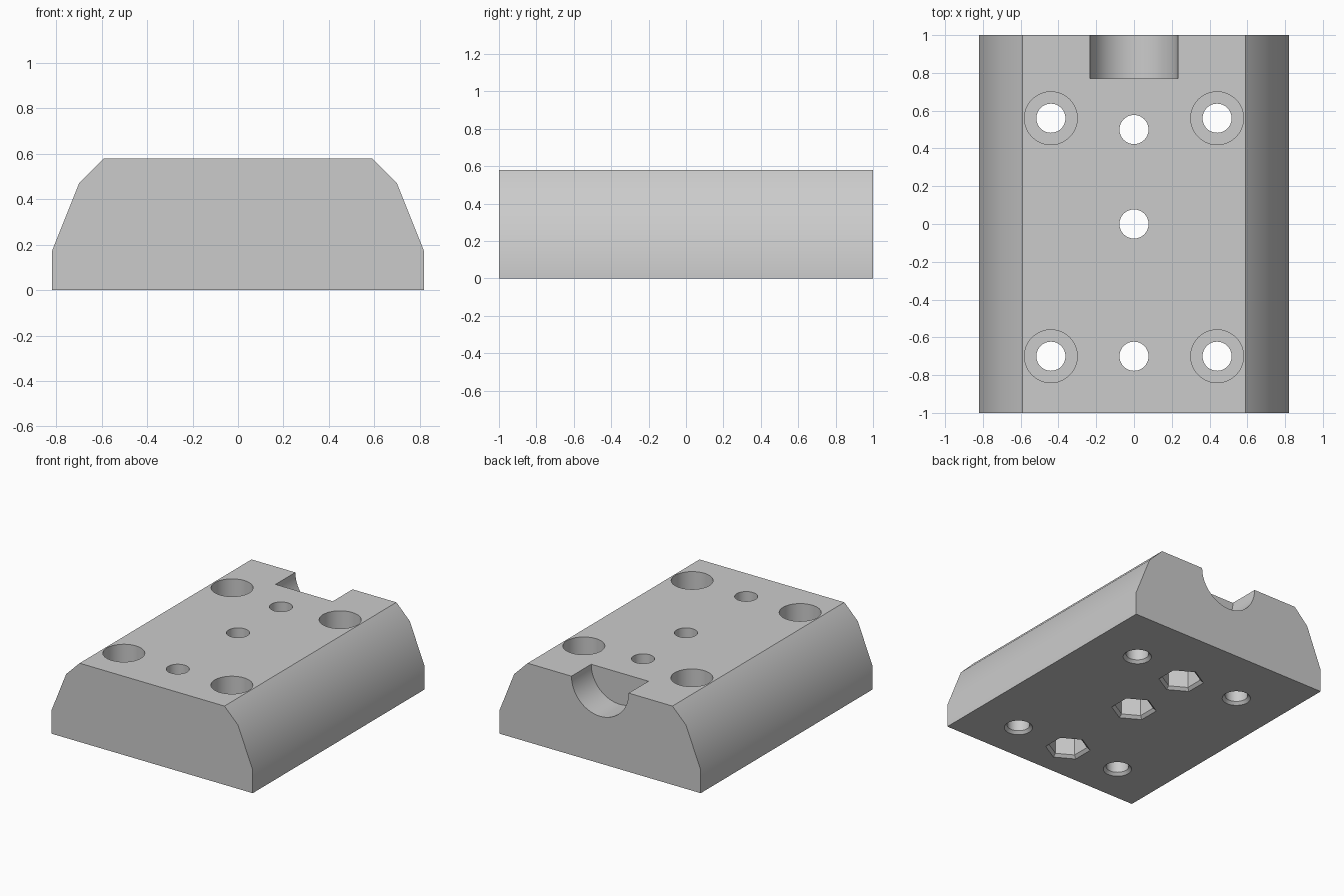
import bpy, bmesh
from math import cos, sin, pi, radians

if "Cube" in bpy.data.objects:
    bpy.data.objects.remove(bpy.data.objects["Cube"], do_unlink=True)

HEIGHT = 0.58

grey = bpy.data.materials.new("plain_grey")
grey.use_nodes = True
grey.diffuse_color = (0.6, 0.6, 0.6, 1)
grey.node_tree.nodes["Principled BSDF"].inputs["Base Color"].default_value = (0.6, 0.6, 0.6, 1)


def loft(name, rings):
    """Closed solid through matching rings of points."""
    bm = bmesh.new()
    loops = [[bm.verts.new(p) for p in ring] for ring in rings]
    n = len(loops[0])
    for a, b in zip(loops, loops[1:]):
        for i in range(n):
            j = (i + 1) % n
            bm.faces.new((a[i], a[j], b[j], b[i]))
    bm.faces.new(loops[0])
    bm.faces.new(loops[-1])
    bmesh.ops.recalc_face_normals(bm, faces=bm.faces)
    mesh = bpy.data.meshes.new(name)
    bm.to_mesh(mesh)
    bm.free()
    mesh.materials.append(grey)
    obj = bpy.data.objects.new(name, mesh)
    bpy.context.collection.objects.link(obj)
    return obj


def turned(name, x, y, steps, sides):
    """Upright cutter from (radius, height) steps, a corner pointing along y."""
    angles = [pi / 2 + 2 * pi * i / sides for i in range(sides)]
    return loft(name, [[(x + r * cos(a), y + r * sin(a), z) for a in angles]
                       for r, z in steps])


# Block: chamfered section extruded front to back
half = [(0.82, 0), (0.82, 0.17), (0.70, 0.47), (0.59, HEIGHT)]
section = half + [(-x, z) for x, z in reversed(half)]
block = loft("mounting_block", [[(x, y, z) for x, z in section] for y in (-1, 1)])

cutters = []

# Corner screw holes: chamfered below, counterbored above
for x in (-0.44, 0.44):
    for y in (-0.70, 0.56):
        cutters.append(turned("screw_hole_cutter", x, y,
                              [(0.116, -0.02), (0.077, 0.02), (0.077, 0.3),
                               (0.14, 0.3), (0.14, 0.7)], 48))

# Centre holes with hexagonal nut pockets below
for y in (-0.70, 0, 0.50):
    cutters.append(turned("centre_hole_cutter", 0, y, [(0.077, -0.1), (0.077, 0.7)], 48))
    cutters.append(turned("nut_pocket_cutter", 0, y,
                          [(0.176, -0.02), (0.132, 0.02), (0.132, 0.2)], 6))

# Half-round notch in the top of the back edge
circle = [2 * pi * i / 64 for i in range(64)]
cutters.append(loft("notch_cutter", [[(0.233 * cos(a), y, HEIGHT + 0.233 * sin(a))
                                      for a in circle] for y in (0.77, 1.1)]))

# Cut everything, then remove the cutters
bpy.context.view_layer.objects.active = block
for cutter in cutters:
    cutter.hide_render = True
    mod = block.modifiers.new("cut", "BOOLEAN")
    mod.operation = "DIFFERENCE"
    mod.solver = "EXACT"
    mod.object = cutter
    bpy.ops.object.modifier_apply(modifier=mod.name)
for cutter in cutters:
    bpy.data.objects.remove(cutter, do_unlink=True)

bpy.ops.object.select_all(action="DESELECT")
block.select_set(True)
bpy.ops.object.shade_smooth_by_angle(angle=radians(30))
